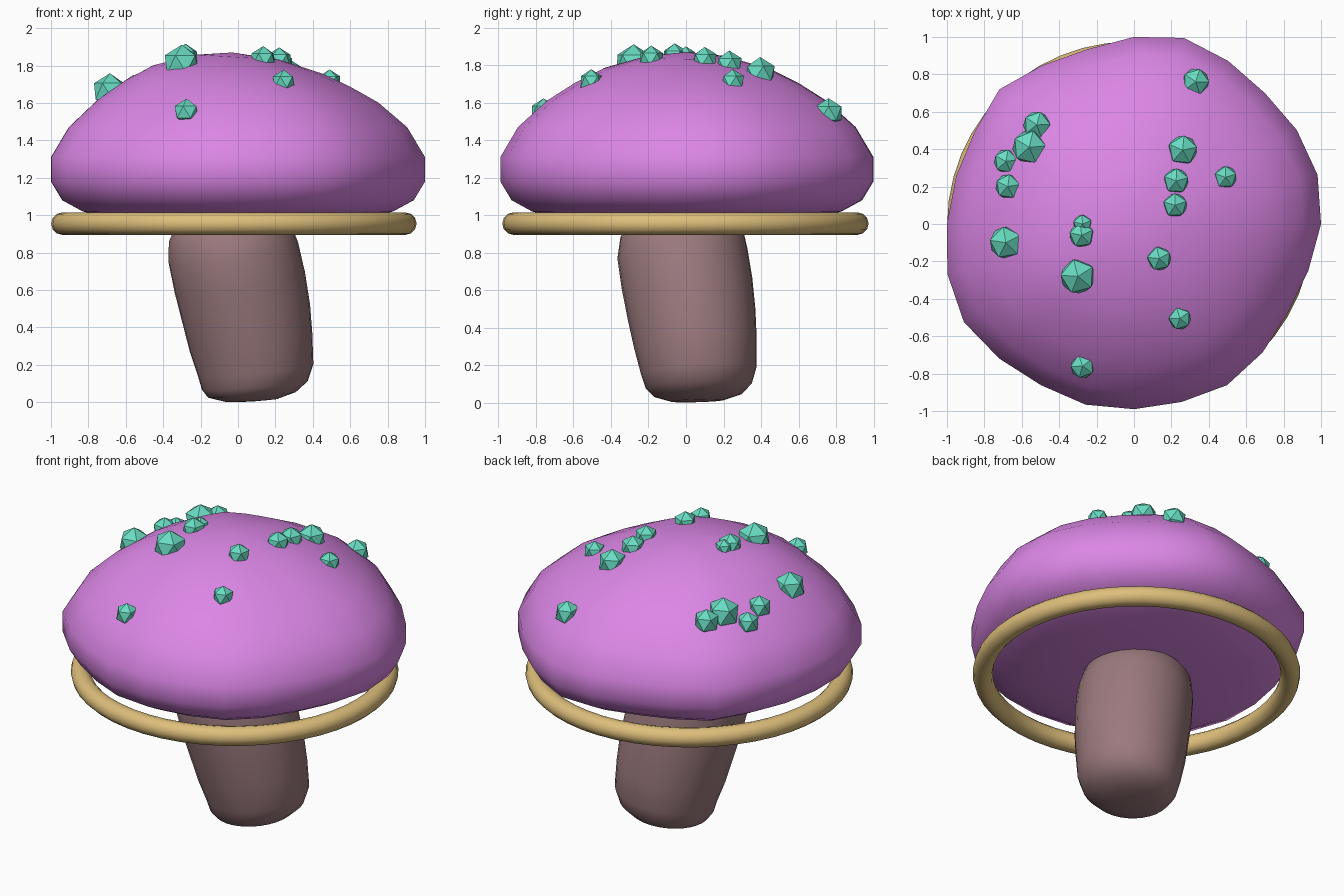
import bpy
import bmesh
import math
from mathutils import Matrix, Vector

default_cube = bpy.data.objects.get("Cube")
if default_cube:
    bpy.data.objects.remove(default_cube, do_unlink=True)


def make_material(name, red, green, blue):
    material = bpy.data.materials.new(name)
    material.use_nodes = True
    colour = (red, green, blue, 1)
    material.diffuse_color = colour
    material.node_tree.nodes["Principled BSDF"].inputs["Base Color"].default_value = colour
    return material


def make_object(name, bm, material, smooth=True):
    bmesh.ops.recalc_face_normals(bm, faces=bm.faces)
    mesh = bpy.data.meshes.new(name)
    for face in bm.faces:
        face.smooth = smooth
    bm.to_mesh(mesh)
    bm.free()
    mesh.materials.append(material)
    obj = bpy.data.objects.new(name, mesh)
    bpy.context.collection.objects.link(obj)
    return obj


def loft(bm, rings, bottom, top):
    """Bridge rings of points from bottom to top and close both ends with fans."""
    loops = [[bm.verts.new(point) for point in ring] for ring in rings]
    count = len(loops[0])
    low, high = bm.verts.new(bottom), bm.verts.new(top)
    for i in range(count):
        j = (i + 1) % count
        for a, b in zip(loops, loops[1:]):
            bm.faces.new((a[i], a[j], b[j], b[i]))
        bm.faces.new((low, loops[0][j], loops[0][i]))
        bm.faces.new((high, loops[-1][i], loops[-1][j]))


purple = make_material("cap purple", 0.71, 0.24, 0.79)
brown = make_material("stem brown", 0.33, 0.195, 0.207)
gold = make_material("ring gold", 0.73, 0.52, 0.20)
teal = make_material("crystal teal", 0.14, 0.72, 0.54)

# Cap: uneven dome with a shallow rounded underside, each ring is radius, height, tilt
outline = [1, 1.016, 1.005, 0.99, 1.007, 1.03, 1, 0.967, 0.98, 1.018, 0.985, 0.985,
           1, 1.033, 1.05, 1.018, 0.995, 1, 0.99, 0.985, 0.995, 0.972, 0.95, 0.965]
cap_profile = [(0.25, 0.945, 0), (0.48, 0.957, 0), (0.68, 0.983, 0),
               (0.83, 1.02, 0), (0.94, 1.08, 0), (1, 1.18, 0),
               (1, 1.31, 0), (0.905, 1.47, 0), (0.75, 1.61, 0.01),
               (0.6, 1.705, 0.03), (0.45, 1.78, 0.05), (0.22, 1.845, 0.06)]
cap_rings = []
for radius, height, tilt in cap_profile:
    ring = []
    for i, bulge in enumerate(outline):
        angle = math.tau * i / len(outline)
        x = radius * bulge * math.cos(angle)
        y = radius * bulge * math.sin(angle)
        ring.append((x, y, height - tilt * x))
    cap_rings.append(ring)
bm = bmesh.new()
loft(bm, cap_rings, (0, 0, 0.94), (-0.03, 0, 1.87))
cap = make_object("cap", bm, purple)

# Stem: bent rounded column, each ring is height, centre x, centre y, radius
stem_profile = [(0.01, 0.07, 0.06, 0.14), (0.04, 0.075, 0.065, 0.235),
                (0.09, 0.09, 0.068, 0.283), (0.17, 0.095, 0.068, 0.308),
                (0.32, 0.07, 0.05, 0.327), (0.47, 0.045, 0.03, 0.34),
                (0.64, 0.01, 0.005, 0.348), (0.8, -0.025, -0.02, 0.346),
                (0.91, -0.045, -0.025, 0.325), (0.97, -0.06, -0.035, 0.28),
                (1, -0.06, -0.035, 0.18)]
stem_rings = []
for height, cx, cy, radius in stem_profile:
    lean = min(0.16, 0.05 + 0.35 * height)
    ring = []
    for i in range(32):
        dx = radius * math.cos(math.tau * i / 32)
        dy = radius * math.sin(math.tau * i / 32)
        ring.append((cx + dx, cy + dy, height + lean * (dx + 0.55 * dy)))
    stem_rings.append(ring)
bm = bmesh.new()
loft(bm, stem_rings, (0.07, 0.06, 0.003), (-0.06, -0.035, 1.01))
make_object("stem", bm, brown)

# Ring hanging under the cap
bpy.ops.mesh.primitive_torus_add(major_radius=0.917, minor_radius=0.06,
                                 major_segments=48, minor_segments=12,
                                 location=(-0.022, -0.003, 0.955))
collar = bpy.context.object
collar.name = "collar_ring"
collar.data.materials.append(gold)
bpy.ops.object.shade_smooth()

# Crystals: upright faceted gems seated on the dome at x, y with a radius
crystals = [(0.33, 0.76, 0.08), (-0.52, 0.53, 0.08), (-0.56, 0.41, 0.1),
            (-0.685, 0.335, 0.071), (-0.675, 0.2, 0.073), (0.26, 0.395, 0.087),
            (0.225, 0.23, 0.075), (0.49, 0.25, 0.066), (0.22, 0.1, 0.071),
            (-0.275, 0, 0.055), (-0.28, -0.06, 0.073), (-0.685, -0.1, 0.096),
            (0.135, -0.185, 0.071), (-0.3, -0.28, 0.103),
            (0.245, -0.505, 0.066), (-0.275, -0.76, 0.071)]
bpy.context.view_layer.update()
for i, (x, y, radius) in enumerate(crystals):
    hit, point, normal, face = cap.ray_cast(Vector((x, y, 3)), Vector((0, 0, -1)))
    bm = bmesh.new()
    bmesh.ops.create_icosphere(bm, subdivisions=1, radius=radius)
    bm.transform(Matrix.Translation(point) @ Matrix.Rotation(i * 1.3, 4, "Z"))
    make_object(f"crystal_{i + 1}", bm, teal, smooth=False)
